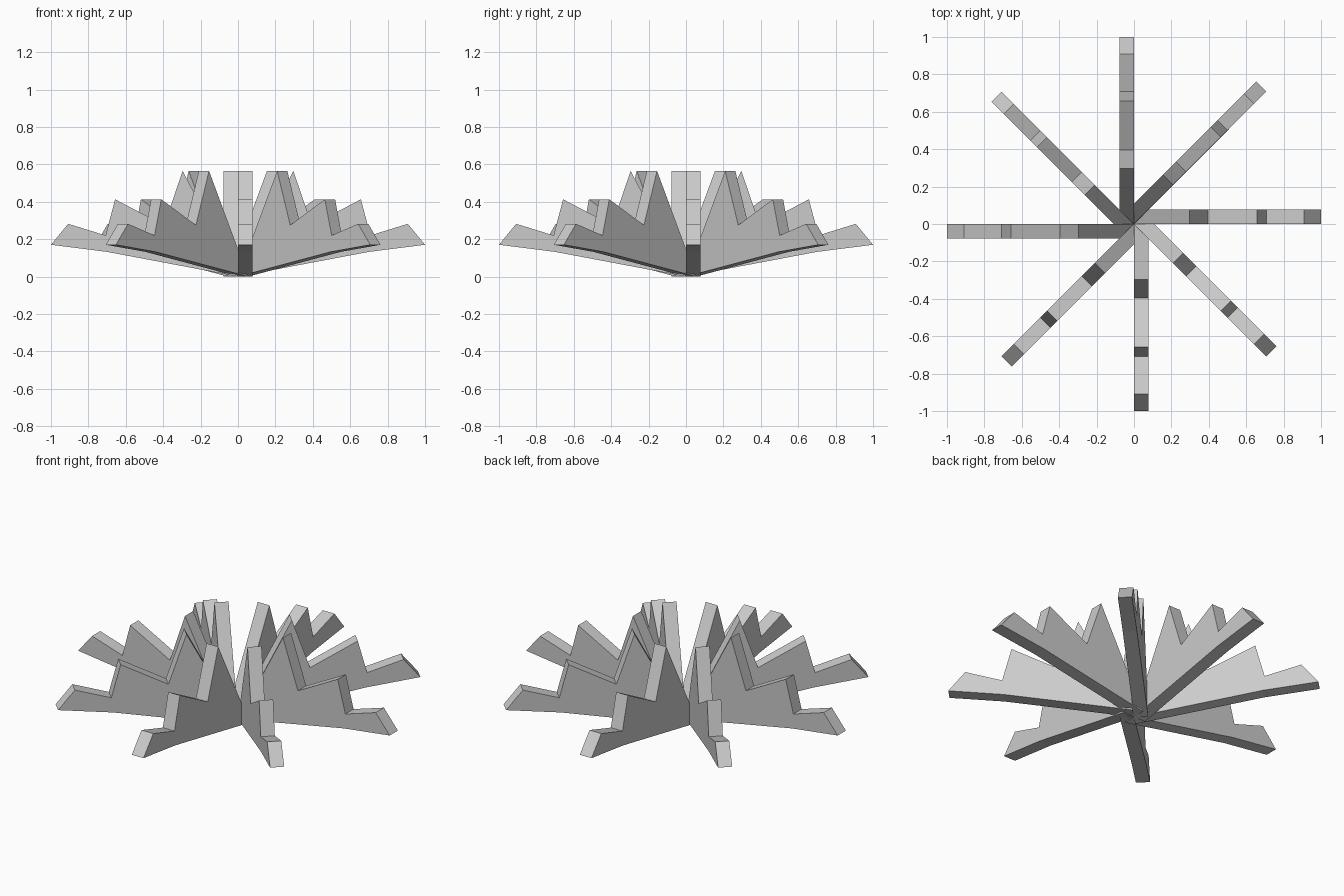
import bpy, bmesh, math
from mathutils import Matrix

if "Cube" in bpy.data.objects:
    bpy.data.objects.remove(bpy.data.objects["Cube"])

# Jagged side outline of one blade: (radius, height)
PROFILE = [(0, 0), (0.70, 0.132), (1.0, 0.17), (0.908, 0.282), (0.708, 0.22),
           (0.657, 0.413), (0.395, 0.275), (0.296, 0.565)]
THICK = 0.077
COUNT = 8


def make_blade(name, angle):
    bm = bmesh.new()
    face = bm.faces.new([bm.verts.new((r, 0, z)) for r, z in PROFILE])
    ext = bmesh.ops.extrude_face_region(bm, geom=[face], use_keep_orig=True)
    new_verts = [g for g in ext["geom"] if isinstance(g, bmesh.types.BMVert)]
    bmesh.ops.translate(bm, verts=new_verts, vec=(0, THICK, 0))
    bmesh.ops.recalc_face_normals(bm, faces=bm.faces[:])
    bm.transform(Matrix.Rotation(angle, 4, 'Z'))
    mesh = bpy.data.meshes.new(name)
    bm.to_mesh(mesh)
    bm.free()
    obj = bpy.data.objects.new(name, mesh)
    bpy.context.collection.objects.link(obj)


# Blades in a pinwheel around the centre
for i in range(COUNT):
    make_blade(f"blade_{i + 1}", i * math.tau / COUNT)
